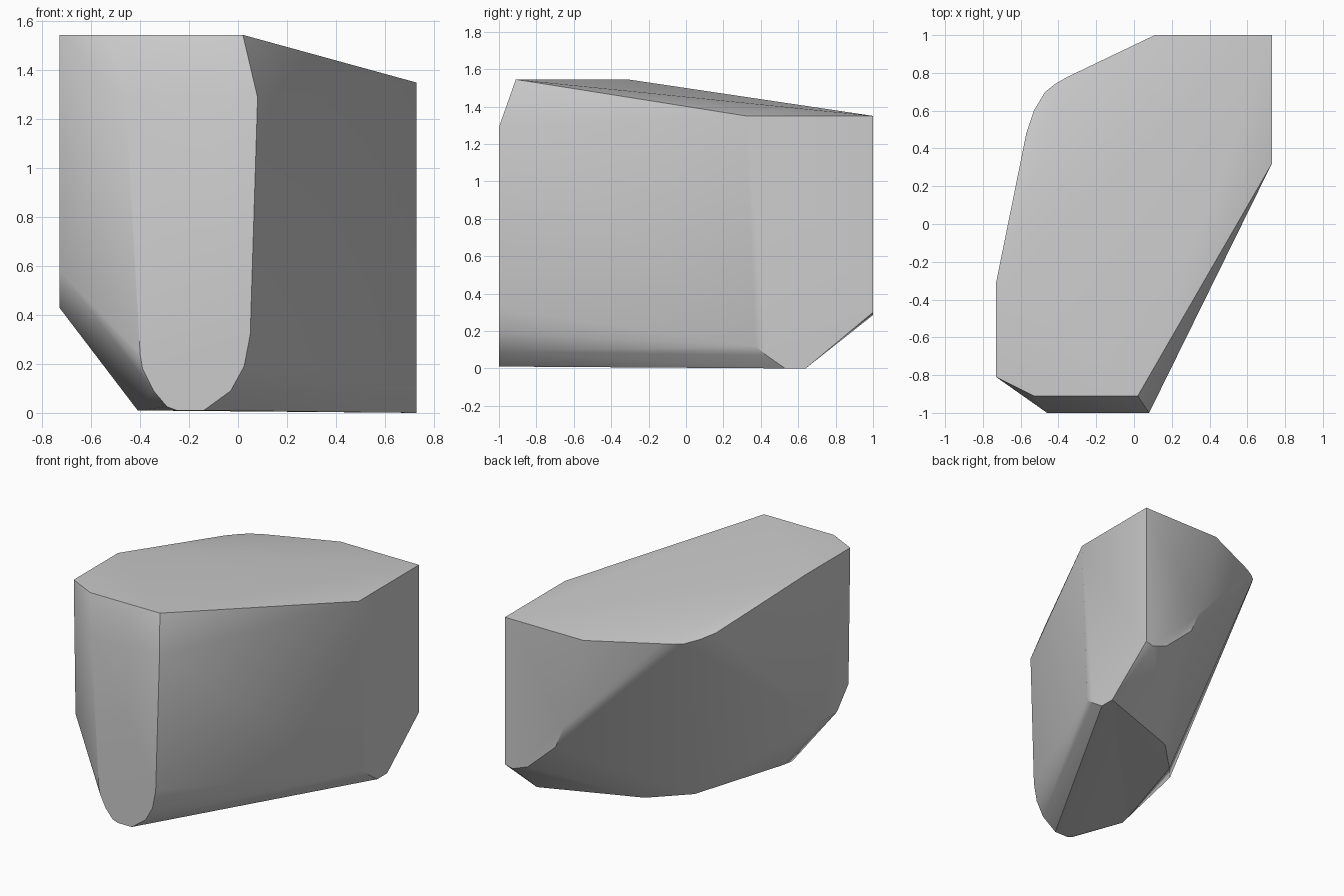
import bpy
import bmesh
import math
from mathutils import Vector

default_cube = bpy.data.objects.get("Cube")
if default_cube:
    bpy.data.objects.remove(default_cube, do_unlink=True)


def make_material(name, colour):
    """Plain single-colour material."""
    material = bpy.data.materials.new(name)
    material.use_nodes = True
    material.diffuse_color = colour
    material.node_tree.nodes["Principled BSDF"].inputs["Base Color"].default_value = colour
    return material


def flat_profile(axis, offset, pairs):
    """Place a two-dimensional outline on the plane where axis equals offset."""
    points = []
    for first, second in pairs:
        point = [first, second]
        point.insert("xyz".index(axis), offset)
        points.append(Vector(point))
    return points


def hull_object(name, points, material, sharp_angle):
    """Wrap the outlines in one closed convex skin."""
    bm = bmesh.new()
    for point in points:
        bm.verts.new(point)
    result = bmesh.ops.convex_hull(bm, input=bm.verts[:])
    unused = {v for v in result["geom_interior"] + result["geom_unused"]
              if isinstance(v, bmesh.types.BMVert)}
    bmesh.ops.delete(bm, geom=list(unused), context="VERTS")
    bmesh.ops.dissolve_limit(bm, angle_limit=math.radians(0.5),
                             verts=bm.verts[:], edges=bm.edges[:])
    bmesh.ops.recalc_face_normals(bm, faces=bm.faces[:])
    mesh = bpy.data.meshes.new(name)
    bm.to_mesh(mesh)
    bm.free()
    mesh.materials.append(material)
    body = bpy.data.objects.new(name, mesh)
    bpy.context.collection.objects.link(body)
    bpy.ops.object.select_all(action="DESELECT")
    body.select_set(True)
    bpy.context.view_layer.objects.active = body
    bpy.ops.object.shade_smooth_by_angle(angle=sharp_angle)
    return body


# Narrow front end with a rounded foot (x, z)
front_end = flat_profile("y", -1, [
    (-.46, 1.29), (.08, 1.29), (.055, .45), (.05, .32), (.025, .19), (-.03, .09),
    (-.14, .01), (-.25, .01), (-.29, .025), (-.345, .09), (-.39, .18), (-.4, .24)])

# Back end, tapering towards its lower corner (x, z)
back_end = flat_profile("y", 1, [
    (.73, 1.35), (.11, 1.35), (.265, .69), (.33, .53), (.55, .33), (.67, .285), (.73, .3)])

# Upright left flank (y, z)
left_flank = flat_profile("x", .73, [
    (.32, 1.35), (.37, .12), (.43, .07), (.53, 0), (.64, 0)])

# Upright right flank (y, z)
right_flank = flat_profile("x", -.73, [
    (-.81, 1.545), (-.31, 1.545), (-.79, .58), (-.66, .43), (-.49, .43)])

# Level part of the top, then its rounded sloping corner
top_front = flat_profile("z", 1.545, [(.02, -.91), (-.53, -.91)])
top_corner = [Vector(p) for p in (
    (-.57, .48, 1.385), (-.53, .6, 1.375), (-.47, .7, 1.365), (-.42, .74, 1.365), (-.35, .78, 1.365))]

# Curved keel along the underside
keel = flat_profile("z", .01, [(.05, .39), (-.18, .16), (-.39, -.52), (-.41, -.61)])
keel.append(Vector((-.57, -.56, .22)))

stone_grey = make_material("stone_grey", (.6, .6, .6, 1))
hull_object("faceted_block",
            front_end + back_end + left_flank + right_flank + top_front + top_corner + keel,
            stone_grey, math.radians(30))
